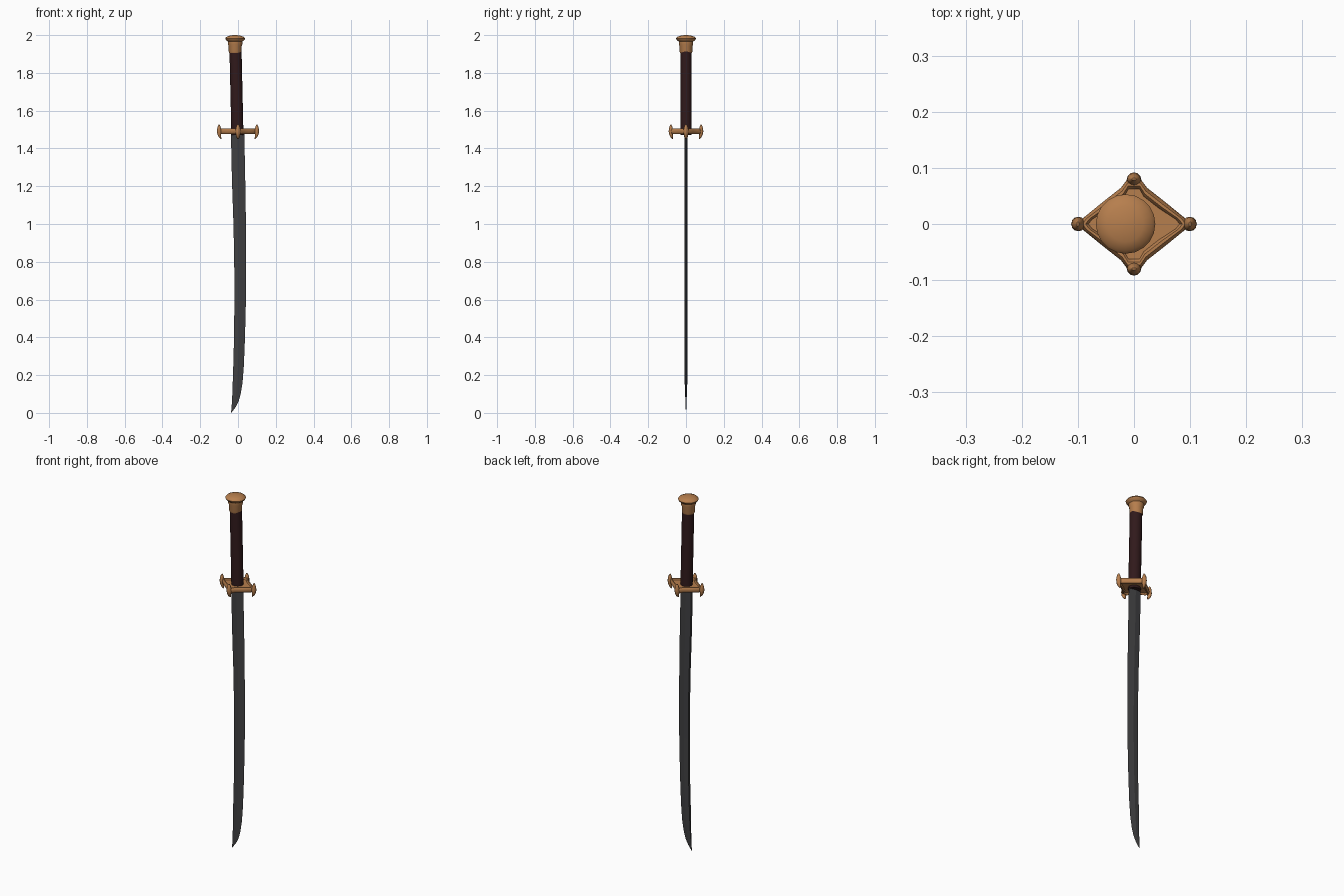
import bpy, bmesh, math
from mathutils import Vector

if "Cube" in bpy.data.objects:
    bpy.data.objects.remove(bpy.data.objects["Cube"])


def material(name, rgb):
    m = bpy.data.materials.new(name)
    m.diffuse_color = (*rgb, 1)
    m.use_nodes = True
    m.node_tree.nodes["Principled BSDF"].inputs["Base Color"].default_value = m.diffuse_color
    return m


BRASS = material("brass", (0.47, 0.21, 0.075))
LEATHER = material("dark red leather", (0.030, 0.010, 0.011))
STEEL = material("dark steel", (0.052, 0.052, 0.055))


def loft(name, rings, mat, smooth=35):
    """Skin a list of equal-sized closed rings and cap both ends."""
    bm = bmesh.new()
    vs = [[bm.verts.new(p) for p in ring] for ring in rings]
    n = len(vs[0])
    for a, b in zip(vs, vs[1:]):
        for i in range(n):
            j = (i + 1) % n
            bm.faces.new((a[i], a[j], b[j], b[i]))
    bm.faces.new(vs[0])
    bm.faces.new(vs[-1])
    bmesh.ops.remove_doubles(bm, verts=bm.verts, dist=1e-5)
    bmesh.ops.recalc_face_normals(bm, faces=bm.faces)
    me = bpy.data.meshes.new(name)
    bm.to_mesh(me)
    bm.free()
    me.materials.append(mat)
    ob = bpy.data.objects.new(name, me)
    bpy.context.collection.objects.link(ob)
    bpy.ops.object.select_all(action='DESELECT')
    ob.select_set(True)
    bpy.context.view_layer.objects.active = ob
    bpy.ops.object.shade_smooth_by_angle(angle=math.radians(smooth))
    return ob


def circle(cx, z, rx, ry, n=20):
    return [(cx + rx * math.cos(2 * math.pi * i / n),
             ry * math.sin(2 * math.pi * i / n), z) for i in range(n)]


# Blade: flat spine on -x, curved sharp edge on +x (z, spine x, edge x)
stations = [(1.49, -.037, .033), (1.35, -.035, .036), (1.2, -.031, .039),
            (1.0, -.024, .042), (.8, -.020, .043), (.6, -.019, .042),
            (.4, -.021, .037), (.25, -.025, .031), (.16, -.028, .024),
            (.10, -.030, .014), (.06, -.032, .003), (.03, -.034, -.013),
            (.01, -.036, -.028), (0, -.0365, -.036)]
rings = []
for z, s, e in stations:
    t = .008 * min(1, .08 + z / .2)
    k = s + (e - s) * .45
    rings.append([(s, -t * .85, z), (k, -t, z), (e, 0, z), (k, t, z), (s, t * .85, z)])
loft("blade", rings, STEEL, 10)

# Grip: leaning slightly toward -x at the top
loft("grip", [circle(-.003 - .010 * (z - 1.47) / .44, z, .032, .030)
              for z in (1.47, 1.6, 1.75, 1.92)], LEATHER)

# Pommel: collar with a mushroom cap
profile = [(.031, 1.905), (.034, 1.913), (.034, 1.940), (.038, 1.952),
           (.038, 1.966), (.049, 1.974), (.053, 1.982), (.047, 1.990),
           (.032, 1.996), (.016, 1.999), (.004, 2.0)]
loft("pommel", [circle(-.015, z, r, r) for r, z in profile], BRASS, 40)

# Guard plate: four-pointed with rounded corners
GZ = 1.49
corner = [(.095, 0), (.088, .010), (.055, .036), (.022, .062), (.012, .076)]
outline = corner + [(-x, y) for x, y in reversed(corner[1:])]
outline += [(-x, -y) for x, y in outline[:1]]
outline += [(-x, -y) for x, y in corner[1:]] + [(x, -y) for x, y in reversed(corner[1:])]
loft("guard_plate", [[(x, y, z) for x, y in outline]
                     for z in (GZ - .007, GZ + .007)], BRASS)

# Guard rim: raised round bead following the outline
rim = []
for x, y in outline:
    d = Vector((x, y, 0)).normalized()
    rim.append([Vector((x, y, GZ)) - d * .006 + d * .009 * math.cos(a) + Vector((0, 0, .015 * math.sin(a)))
                for a in (2 * math.pi * i / 10 for i in range(10))])
ob = loft("guard_rim", rim + rim[:1], BRASS, 50)

# Guard ends: crescent hooks on the four arms
for i, reach in enumerate((.112, .092, .112, .092)):
    a = i * math.pi / 2
    u = Vector((math.cos(a), math.sin(a), 0))
    v = Vector((-u.y, u.x, 0))
    # (inner offset, outer offset, z offset, half width)
    prof = [(-.024, -.020, -.040, .004), (-.023, -.010, -.030, .009),
            (-.022, -.003, -.016, .012), (-.026, 0, 0, .013),
            (-.022, -.002, .016, .012), (-.019, -.005, .027, .009),
            (-.014, -.010, .037, .004)]
    rings = []
    for p, q, dz, w in prof:
        c, h = (p + q) / 2, (q - p) / 2
        rings.append([u * (reach + c + h * math.cos(t)) + v * (w * math.sin(t)) + Vector((0, 0, GZ + dz))
                      for t in (2 * math.pi * k / 12 for k in range(12))])
    loft("guard_hook_%d" % (i + 1), rings, BRASS, 50)
